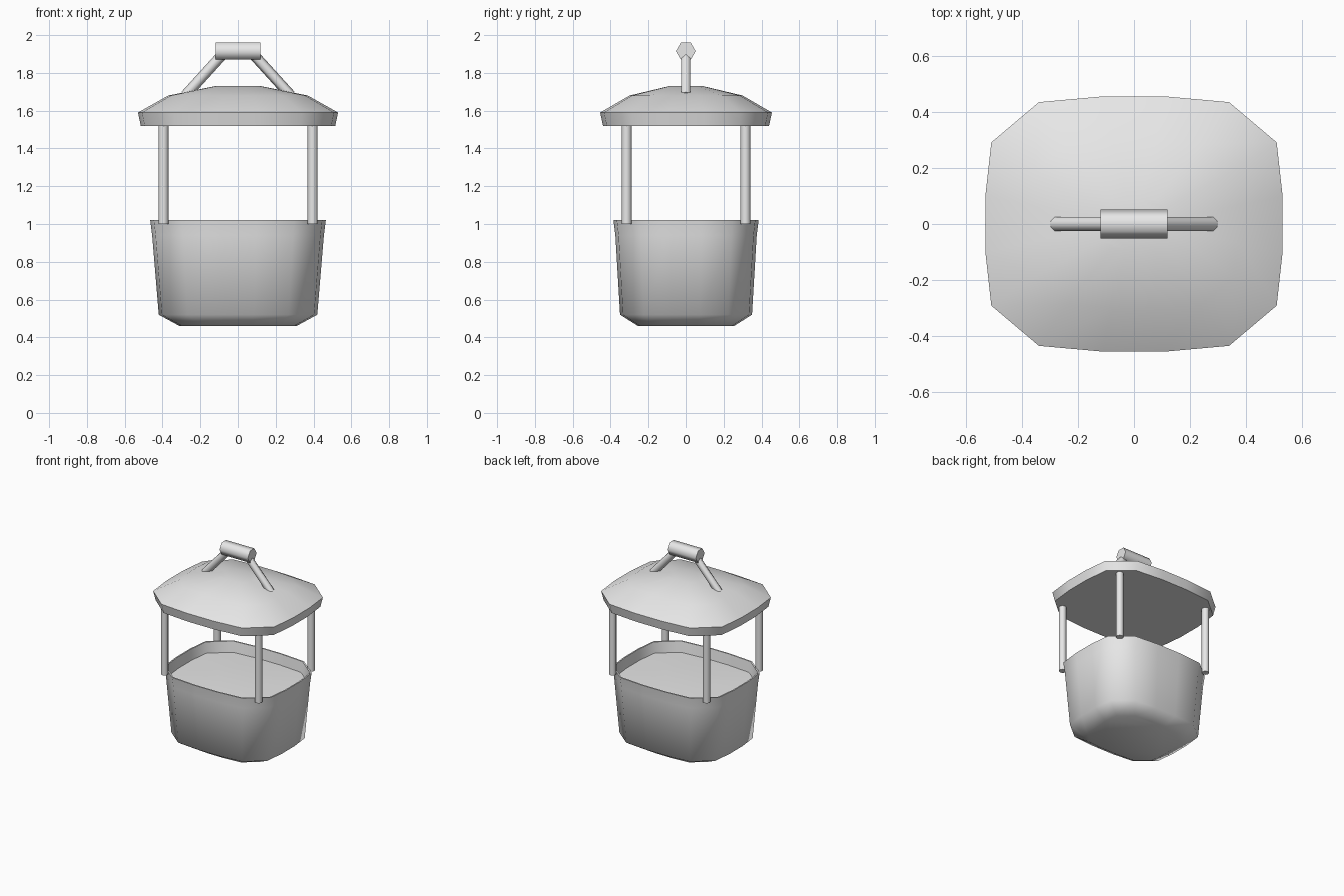
import bpy
import math
from mathutils import Vector

cube = bpy.data.objects.get("Cube")
if cube:
    bpy.data.objects.remove(cube, do_unlink=True)

grey = bpy.data.materials.new("plain grey")
grey.use_nodes = True
grey.diffuse_color = (0.8, 0.8, 0.8, 1)
grey.node_tree.nodes["Principled BSDF"].inputs["Base Color"].default_value = (0.8, 0.8, 0.8, 1)

# One quarter of the rounded-rectangle outline, as fractions of the half sizes
QUARTER = [(1, 0.22), (0.96, 0.64), (0.64, 0.955), (0.21, 1)]


def outline():
    q = QUARTER
    left = [(-x, y) for x, y in reversed(q)]
    top = q + left
    return top + [(-x, -y) for x, y in top]


def finish(obj, angle):
    obj.data.materials.append(grey)
    bpy.ops.object.select_all(action="DESELECT")
    obj.select_set(True)
    bpy.context.view_layer.objects.active = obj
    bpy.ops.object.shade_smooth_by_angle(angle=math.radians(angle))


def loft(name, rings, angle):
    """Skin the outline through rings of (half x, half y, z), capped at both ends."""
    shape = outline()
    n = len(shape)
    verts = [(x * hx, y * hy, z) for hx, hy, z in rings for x, y in shape]
    faces = [(r * n + i, r * n + (i + 1) % n, (r + 1) * n + (i + 1) % n, (r + 1) * n + i)
             for r in range(len(rings) - 1) for i in range(n)]
    faces.append(tuple(reversed(range(n))))
    faces.append(tuple(range((len(rings) - 1) * n, len(rings) * n)))
    mesh = bpy.data.meshes.new(name)
    mesh.from_pydata(verts, [], faces)
    obj = bpy.data.objects.new(name, mesh)
    bpy.context.collection.objects.link(obj)
    finish(obj, angle)


def rod(name, start, end, radius, sides, turn=0):
    """Straight bar between two points."""
    a, b = Vector(start), Vector(end)
    bpy.ops.mesh.primitive_cylinder_add(vertices=sides, radius=radius, depth=(b - a).length,
                                        location=(a + b) / 2)
    obj = bpy.context.object
    obj.name = name
    obj.rotation_mode = "QUATERNION"
    obj.rotation_quaternion = (b - a).to_track_quat("Z", "Y")
    for v in obj.data.vertices:
        x, y = v.co.x, v.co.y
        v.co.x = x * math.cos(turn) - y * math.sin(turn)
        v.co.y = x * math.sin(turn) + y * math.cos(turn)
    finish(obj, 65)


# Tapered basket with a flared rim and a shallow filled top
loft("basket", [(0.31, 0.255, 0.46), (0.42, 0.35, 0.52), (0.455, 0.375, 0.94),
                (0.465, 0.385, 1.02), (0.455, 0.375, 1.02), (0.445, 0.365, 0.94),
                (0.2, 0.16, 0.95)], 65)

# Domed lid
loft("lid", [(0.515, 0.44, 1.52), (0.53, 0.455, 1.59), (0.37, 0.3, 1.68),
             (0.12, 0.09, 1.73)], 60)

# Corner posts
for sx, side in ((1, "left"), (-1, "right")):
    for sy, end in ((-1, "front"), (1, "back")):
        rod(f"{end}_{side}_post", (sx * 0.395, sy * 0.315, 1.0),
            (sx * 0.395, sy * 0.315, 1.54), 0.027, 8)

# Handle: two slanted legs and a six-sided grip
for sx, side in ((1, "left"), (-1, "right")):
    rod(f"{side}_handle_leg", (sx * 0.28, 0, 1.68), (sx * 0.08, 0, 1.9), 0.028, 6)
rod("handle_grip", (-0.12, 0, 1.915), (0.12, 0, 1.915), 0.052, 6, math.pi / 2)
